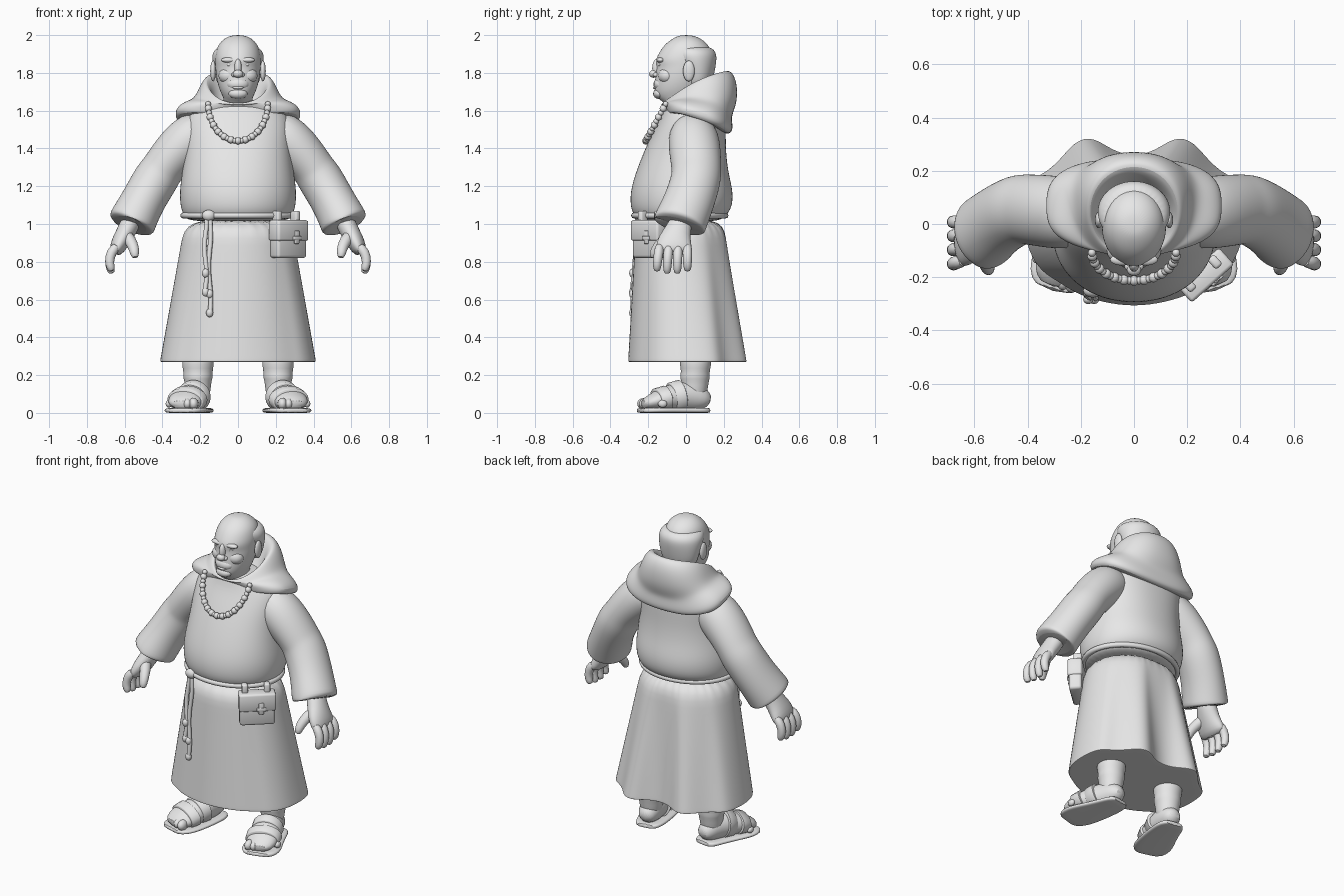
import bpy, bmesh, math
from mathutils import Vector

old = bpy.data.objects.get("Cube")
if old:
    bpy.data.objects.remove(old, do_unlink=True)

GREY = (0.8, 0.8, 0.8, 1.0)
grey = bpy.data.materials.new("plain_grey")
grey.use_nodes = True
grey.diffuse_color = GREY
grey.node_tree.nodes["Principled BSDF"].inputs["Base Color"].default_value = GREY
SIDES = (("left", 1), ("right", -1))


def finish(name, bm, subdivide=0, sharp=60):
    """Turn a bmesh into a smooth shaded object."""
    bmesh.ops.recalc_face_normals(bm, faces=bm.faces[:])
    for face in bm.faces:
        face.smooth = True
    for edge in bm.edges:
        edge.smooth = edge.calc_face_angle(0) < math.radians(sharp)
    mesh = bpy.data.meshes.new(name)
    bm.to_mesh(mesh)
    bm.free()
    mesh.materials.append(grey)
    obj = bpy.data.objects.new(name, mesh)
    bpy.context.collection.objects.link(obj)
    if subdivide:
        mod = obj.modifiers.new("Subdivision", "SUBSURF")
        mod.levels = mod.render_levels = subdivide
    return obj


def unit_ring(count, power=2.0):
    """Points of a unit superellipse."""
    ring = []
    for i in range(count):
        a = math.tau * i / count
        c, s = math.cos(a), math.sin(a)
        ring.append((math.copysign(abs(c) ** (2 / power), c),
                     math.copysign(abs(s) ** (2 / power), s)))
    return ring


def skin(name, rings, subdivide=1):
    """Bridge rings of points and cap both ends."""
    bm = bmesh.new()
    loops = [[bm.verts.new(p) for p in ring] for ring in rings]
    count = len(loops[0])
    for low, high in zip(loops, loops[1:]):
        for i in range(count):
            j = (i + 1) % count
            bm.faces.new((low[i], low[j], high[j], high[i]))
    bm.faces.new(loops[0])
    bm.faces.new(loops[-1])
    return finish(name, bm, subdivide)


def loft(name, sections, cx=0.0, count=32, power=(2.0, 2.0), subdivide=1):
    """Stack rings: front z, back z, half width, front y, back y, side lift."""
    rings = []
    for k, (zf, zb, rx, yf, yb, lift) in enumerate(sections):
        p = power[0] + (power[1] - power[0]) * min(1, 1.5 * k / len(sections))
        rings.append([(cx + rx * c, (yf + yb + (yb - yf) * s) / 2,
                       (zf + zb + (zb - zf) * s) / 2 + lift * c * c)
                      for c, s in unit_ring(count, p)])
    return skin(name, rings, subdivide)


def flat(sections):
    return [(z, z, rx, yf, yb, 0) for z, rx, yf, yb in sections]


def tube(name, stations, mirror=1, across=(0, 1, 0), count=16, power=2.0, subdivide=1):
    """Sweep an oval along x, y, z, thickness, width stations."""
    centres = [Vector(s[:3]) for s in stations]
    rings = []
    for i, (p, s) in enumerate(zip(centres, stations)):
        along = (centres[min(i + 1, len(centres) - 1)] - centres[max(i - 1, 0)]).normalized()
        wide = Vector(across)
        wide = (wide - along * wide.dot(along)).normalized()
        thick = along.cross(wide)
        ring = [p + thick * s[3] * c + wide * s[4] * d for c, d in unit_ring(count, power)]
        rings.append([(q.x * mirror, q.y, q.z) for q in ring])
    return skin(name, rings, subdivide)


def ball(name, place, size, detail=12):
    bm = bmesh.new()
    bmesh.ops.create_uvsphere(bm, u_segments=detail + 4, v_segments=detail, radius=1)
    bmesh.ops.scale(bm, vec=size, verts=bm.verts)
    bmesh.ops.translate(bm, vec=place, verts=bm.verts)
    return finish(name, bm)


def box(name, size, place, turn, pivot, bevel):
    """Bevelled box, placed relative to a turned pivot."""
    bm = bmesh.new()
    bmesh.ops.create_cube(bm, size=1)
    bmesh.ops.scale(bm, vec=size, verts=bm.verts)
    bmesh.ops.bevel(bm, geom=bm.edges[:], offset=bevel, segments=2, affect="EDGES", profile=0.5)
    bmesh.ops.translate(bm, vec=place, verts=bm.verts)
    obj = finish(name, bm, sharp=50)
    obj.location = pivot
    obj.rotation_euler.z = turn


# Skirt blended from an oval waist to a folded hem, closed underneath
half = [(0, -.312), (.12, -.295), (.22, -.262), (.295, -.21), (.35, -.18), (.4, -.1),
        (.415, -.01), (.412, .09), (.39, .17), (.32, .2), (.265, .26), (.215, .318),
        (.15, .328), (.08, .275), (0, .255)]
hem = half + [(-x, y) for x, y in half[-2:0:-1]]
rings = []
for t, inset in ((0, 1), (.2, 1), (.4, 1), (.6, 1), (.8, 1), (.985, 1), (1, 1), (1, .97), (1, .5)):
    ring = []
    for x, y in hem:
        a = math.atan2(y / .3, x / .4)
        wx, wy = .28 * math.cos(a), -.03 + .235 * math.sin(a)
        ring.append(((wx + (x - wx) * t) * inset, (wy + (y - wy) * t) * inset, 1.04 - .77 * t))
    rings.append(ring)
skin("skirt", rings, 2)

# Robe body with a round belly and full chest
loft("robe_body", flat([
    (1.01, .26, -.25, .18), (1.04, .285, -.27, .205), (1.08, .305, -.295, .245),
    (1.17, .312, -.297, .252), (1.27, .297, -.268, .225), (1.38, .283, -.225, .212),
    (1.48, .283, -.18, .212), (1.56, .275, -.138, .205), (1.61, .235, -.118, .18),
    (1.645, .17, -.11, .14), (1.66, .1, -.07, .1)]), power=(2.0, 2.3), subdivide=2)

# Shoulder cape, open at the chest, and the folded hood behind the neck
loft("cape_and_hood", [
    (1.58, 1.49, .28, -.08, .17, .03), (1.58, 1.47, .325, -.10, .232, .025),
    (1.60, 1.50, .338, -.105, .25, .045), (1.62, 1.56, .30, -.115, .242, .045),
    (1.63, 1.59, .255, -.12, .25, .045), (1.63, 1.65, .228, -.128, .272, .035),
    (1.63, 1.74, .208, -.132, .272, .03), (1.64, 1.80, .186, -.127, .25, .03),
    (1.64, 1.82, .166, -.12, .215, .03), (1.61, 1.78, .14, -.11, .18, .02),
    (1.59, 1.70, .12, -.10, .14, 0), (1.58, 1.62, .08, -.06, .08, 0)],
    power=(3.0, 2.0), subdivide=2)

# Head, tonsured hair and face
loft("head", flat([
    (1.58, .09, -.08, .09), (1.64, .075, -.11, .08), (1.665, .075, -.152, .07),
    (1.70, .094, -.168, .09), (1.75, .11, -.166, .11), (1.80, .118, -.16, .125),
    (1.835, .12, -.155, .135), (1.865, .121, -.163, .138), (1.90, .12, -.147, .14),
    (1.95, .106, -.115, .12), (1.985, .07, -.067, .075), (2.0, .03, -.03, .03)]),
    subdivide=2)
loft("hair_fringe", flat([
    (1.72, .09, -.01, .12), (1.75, .115, -.01, .14), (1.82, .13, -.03, .155),
    (1.88, .139, -.075, .164), (1.915, .132, -.08, .157), (1.945, .098, -.07, .122)]),
    subdivide=2)
ball("nose_bridge", (0, -.153, 1.825), (.02, .026, .05))
ball("nose_tip", (0, -.172, 1.795), (.027, .023, .021))
ball("muzzle", (0, -.134, 1.74), (.06, .038, .036))
ball("lower_lip", (0, -.162, 1.722), (.03, .013, .009))
ball("chin", (0, -.143, 1.69), (.05, .031, .028))
for side, m in SIDES:
    ball(side + "_nostril", (m * .022, -.158, 1.79), (.014, .017, .013))
    ball(side + "_brow", (m * .045, -.134, 1.868), (.045, .022, .015))
    ball(side + "_eye", (m * .043, -.136, 1.843), (.017, .012, .009))
    ball(side + "_cheek", (m * .048, -.1, 1.785), (.055, .049, .045))
    ball(side + "_ear", (m * .132, .015, 1.81), (.015, .031, .055))

# Sleeves, hands, legs and sandals
foot = [(.2, .13, .06, .03, .035), (.207, .09, .075, .06, .06),
        (.215, .04, .088, .082, .07), (.24, -.05, .085, .078, .084),
        (.27, -.13, .07, .062, .097), (.29, -.185, .055, .044, .09),
        (.305, -.235, .04, .024, .055)]
for side, m in SIDES:
    tube(side + "_sleeve", [
        (.14, .03, 1.51, .11, .1), (.255, .04, 1.46, .135, .14),
        (.365, .052, 1.34, .118, .135), (.40, .055, 1.29, .113, .132),
        (.435, .055, 1.24, .122, .134), (.505, .018, 1.12, .116, .134),
        (.56, -.03, 1.012, .128, .142), (.57, -.037, .99, .127, .142),
        (.565, -.033, 1.0, .108, .122), (.53, 0, 1.07, .07, .08)], m, count=24, subdivide=2)
    tube(side + "_palm", [
        (.545, -.01, 1.06, .055, .06), (.585, -.04, .97, .052, .066),
        (.615, -.06, .92, .05, .09), (.64, -.065, .87, .043, .1),
        (.655, -.065, .84, .026, .088)], m)
    for i, finger in enumerate(("index", "middle", "ring", "little")):
        y = -.137 + i * .048
        tip = .73 + .012 * abs(i - 1.5)
        tube(side + "_" + finger + "_finger", [
            (.635, y, .89, .026, .026), (.673, y * 1.06, .85, .029, .027),
            (.682, y * 1.1, .80, .026, .025), (.675, y * 1.12, tip + .025, .024, .023),
            (.667, y * 1.12, tip, .016, .016)], m, count=10)
    tube(side + "_thumb", [
        (.60, -.07, .95, .036, .04), (.568, -.12, .91, .034, .034),
        (.552, -.155, .875, .03, .027), (.547, -.172, .845, .026, .024),
        (.544, -.178, .818, .016, .016)], m, count=10)
    loft(side + "_leg", flat([
        (.05, .055, -.01, .10), (.12, .068, -.025, .115), (.17, .072, -.025, .122),
        (.19, .081, -.035, .128), (.22, .077, -.025, .125), (.25, .086, -.035, .135),
        (.33, .085, -.035, .135)]), cx=m * .212, count=20)
    tube(side + "_foot", foot, m, across=(1, 0, 0), count=20)
    tube(side + "_sole", [(x, y - .003 * k, .013, .014, w + .02)
                          for k, (x, y, z, h, w) in enumerate(foot)],
         m, across=(1, 0, 0), power=4)
    for label, first in (("instep", 3), ("toe", 4)):
        x, y, z, h, w = foot[first]
        tube(side + "_" + label + "_strap",
             [(x + .01 * d, y - .028 * d, z - .006 * d, h + grow, w + grow)
              for d, grow in ((-1, .002), (-.9, .008), (.9, .004), (1, 0))],
             m, across=(1, 0, 0), count=20, subdivide=0)
    for i in range(5):
        size = .032 - .003 * i
        ball(side + "_toe_" + str(i + 1),
             (m * (.235 + .033 * i), -.22 + .006 * i * i, .048), (size * .8, size * 1.2, size))


def cord(name, points, radius, cyclic=False):
    curve = bpy.data.curves.new(name, "CURVE")
    curve.dimensions = "3D"
    curve.bevel_depth = radius
    curve.bevel_resolution = 2
    spline = curve.splines.new("POLY")
    spline.points.add(len(points) - 1)
    for target, p in zip(spline.points, points):
        target.co = (*p, 1)
    spline.use_cyclic_u = cyclic
    spline.use_smooth = True
    curve.materials.append(grey)
    obj = bpy.data.objects.new(name, curve)
    bpy.context.collection.objects.link(obj)


# Rope belt with its knot and hanging ends
cord("rope_belt", [(.29 * c, -.033 + .242 * s, 1.045) for c, s in unit_ring(64)], .016, True)
ball("belt_knot", (-.155, -.25, 1.045), (.036, .026, .03))
for i, end in enumerate((.53, .64)):
    x = -.15 - .022 * i
    points = []
    for k in range(15):
        t = k / 14
        points.append((x + .006 * math.sin(9 * t + i), -.25 - .035 * t, 1.04 + (end - 1.04) * t))
    cord("hanging_rope_" + str(i + 1), points, .013)
    for lift in (0, .1):
        ball("rope_knot", (x, -.284, end + lift), (.019, .017, .024), 8)

# Belt pouch with flap, clasp and loops
turn, spot = math.radians(42), (.266, -.19, .92)
box("pouch_body", (.205, .075, .19), (0, 0, -.005), turn, spot, .015)
box("pouch_flap", (.215, .086, .11), (0, -.003, .045), turn, spot, .012)
box("pouch_strap", (.03, .012, .07), (.02, -.045, .01), turn, spot, .004)
box("pouch_clasp", (.055, .014, .022), (.02, -.047, .005), turn, spot, .004)
for x in (-.07, .06):
    box("pouch_loop", (.034, .05, .08), (x, .01, .11), turn, spot, .01)

# Bead necklace
beads = 27
for i in range(beads):
    a = math.pi * i / (beads - 1)
    s = math.sin(a)
    r = .019 if i % 2 else .015
    ball("necklace_bead", (.158 * math.cos(a), -.108 - .105 * s, 1.635 - .195 * s), (r, r, r), 8)
